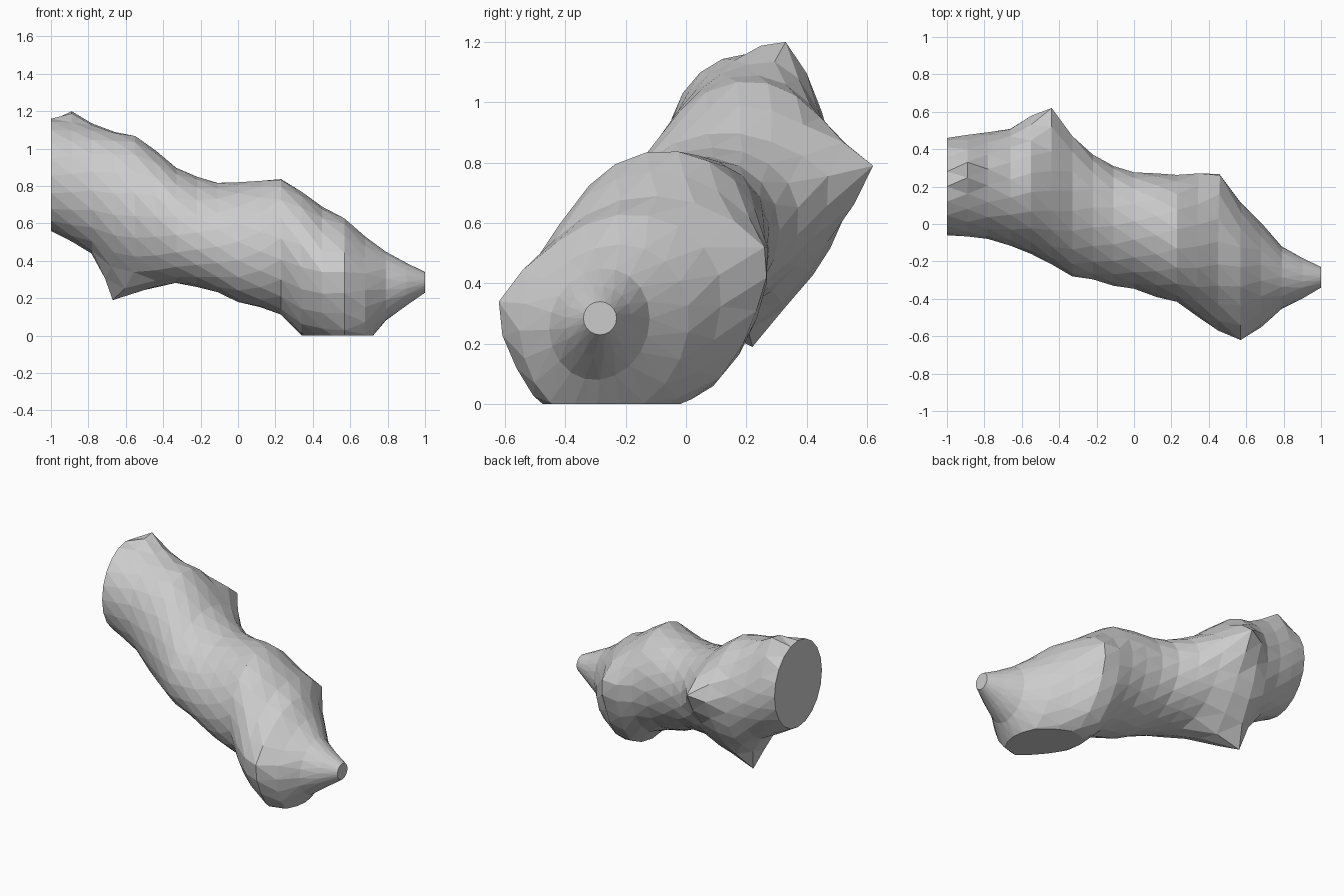
import bpy, bmesh, math
from mathutils import Vector

# Cross-sections along the trunk: x, y min, y max, z min, z max, slant
SECTIONS = [
    (-1.00, -0.06, 0.46, 0.56, 1.16, 0.02),
    (-0.89, -0.07, 0.48, 0.50, 1.13, 0.00),
    (-0.78, -0.08, 0.49, 0.44, 1.11, 0.00),
    (-0.66, -0.12, 0.50, 0.35, 1.09, 0.05),
    (-0.55, -0.16, 0.50, 0.30, 1.07, 0.12),
    (-0.44, -0.22, 0.47, 0.28, 0.99, 0.15),
    (-0.33, -0.28, 0.42, 0.28, 0.90, 0.17),
    (-0.22, -0.30, 0.37, 0.26, 0.85, 0.17),
    (-0.11, -0.33, 0.31, 0.23, 0.82, 0.17),
    (0.00, -0.35, 0.28, 0.18, 0.82, 0.15),
    (0.12, -0.39, 0.27, 0.15, 0.83, 0.12),
    (0.23, -0.42, 0.26, 0.11, 0.84, 0.03),
    (0.34, -0.49, 0.25, 0.00, 0.77, 0.05),
    (0.45, -0.54, 0.23, -0.04, 0.69, 0.12),
    (0.57, -0.57, 0.11, -0.08, 0.63, 0.14),
    (0.68, -0.53, 0.01, -0.05, 0.53, 0.15),
    (0.79, -0.45, -0.12, 0.08, 0.45, 0.10),
    (0.90, -0.40, -0.18, 0.16, 0.39, 0.05),
    (1.00, -0.34, -0.23, 0.23, 0.34, 0.00),
]
# Knobs: tip position and spread
KNOBS = [
    ((-0.89, 0.33, 1.20), 0.12),
    ((-0.58, 0.42, 0.43), 0.18),
    ((-0.44, 0.62, 0.79), 0.14),
    ((-0.67, 0.22, 0.19), 0.13),
    ((0.57, -0.62, 0.34), 0.15),
    ((0.46, 0.26, 0.52), 0.15),
    ((0.36, 0.09, 0.06), 0.12),
]
SIDES = 20

bm = bmesh.new()

# Trunk skin lofted through the slices
rings = []
for i, (x, y0, y1, z0, z1, slant) in enumerate(SECTIONS):
    ring = []
    for k in range(SIDES):
        a = math.tau * (k + 0.5 * (i % 2)) / SIDES
        ring.append(bm.verts.new((x,
                                  (y0 + y1) / 2 + (y1 - y0) / 2 * math.cos(a),
                                  (z0 + z1) / 2 + (z1 - z0) / 2 * math.sin(a + slant))))
    rings.append(ring)

for i, (a, b) in enumerate(zip(rings, rings[1:])):
    for k in range(SIDES):
        n = (k + 1) % SIDES
        if i % 2 == 0:
            bm.faces.new((a[k], b[k], a[n]))
            bm.faces.new((a[n], b[k], b[n]))
        else:
            bm.faces.new((a[k], b[k], b[n]))
            bm.faces.new((a[k], b[n], a[n]))
bm.faces.new(rings[0])
bm.faces.new(rings[-1])

# Pull the knobs out of the skin, keeping the end caps flat
for tip, spread in KNOBS:
    tip = Vector(tip)
    base = min((v.co for v in bm.verts if abs(v.co.x) < 0.99),
               key=lambda c: (c - tip).length).copy()
    pull = tip - base
    for v in bm.verts:
        if abs(v.co.x) < 0.99:
            v.co += pull * math.exp(-((v.co - base).length / spread) ** 2)

# Flat foot where the trunk meets the ground
bmesh.ops.bisect_plane(bm, geom=bm.verts[:] + bm.edges[:] + bm.faces[:],
                       plane_co=(0, 0, 0), plane_no=(0, 0, -1), clear_outer=True)
bmesh.ops.holes_fill(bm, edges=[e for e in bm.edges if e.is_boundary], sides=0)
bmesh.ops.recalc_face_normals(bm, faces=bm.faces)

mesh = bpy.data.meshes.new("knobbly_trunk")
bm.to_mesh(mesh)
bm.free()
trunk = bpy.data.objects.new("knobbly_trunk", mesh)
bpy.context.collection.objects.link(trunk)
